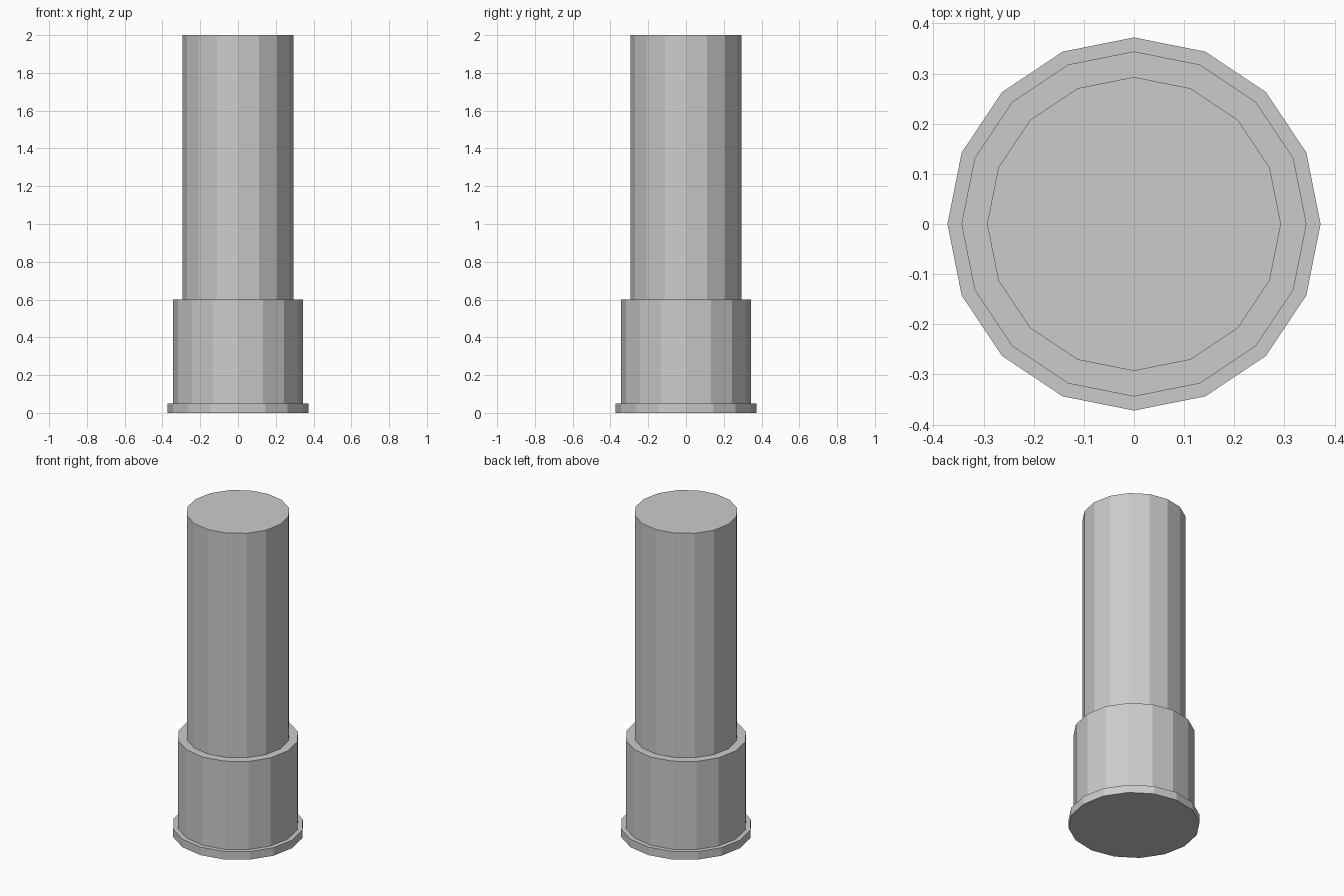
import bpy, bmesh
from math import cos, sin, tau

if "Cube" in bpy.data.objects:
    bpy.data.objects.remove(bpy.data.objects["Cube"])

SIDES = 16
# Stepped profile from bottom to top: (radius, height)
PROFILE = [(0.372, 0), (0.372, 0.05), (0.344, 0.05), (0.344, 0.6), (0.293, 0.6), (0.293, 2.0)]

bm = bmesh.new()
rings = [[bm.verts.new((r * cos(tau * i / SIDES), r * sin(tau * i / SIDES), z))
          for i in range(SIDES)] for r, z in PROFILE]

# Walls and ledges between neighbouring rings
for low, high in zip(rings, rings[1:]):
    for i in range(SIDES):
        j = (i + 1) % SIDES
        bm.faces.new((low[i], low[j], high[j], high[i]))

# Flat end caps
bm.faces.new(rings[0][::-1])
bm.faces.new(rings[-1])

# Flat-shaded column with base flange and sleeve
mesh = bpy.data.meshes.new("stepped_column")
bm.to_mesh(mesh)
bm.free()
column = bpy.data.objects.new("stepped_column", mesh)
bpy.context.collection.objects.link(column)
